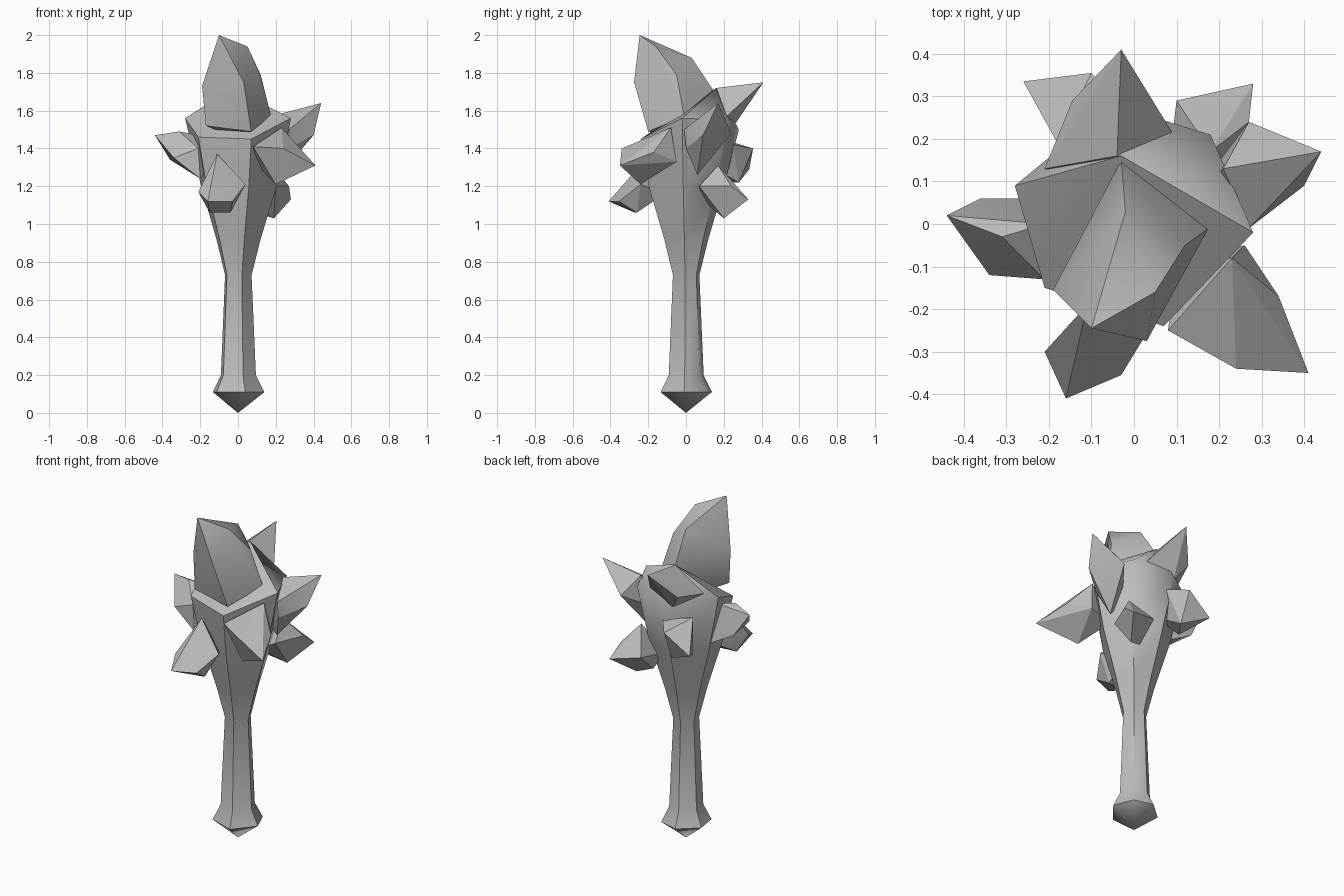
import bpy
import bmesh
from math import radians, cos, sin, atan2
from mathutils import Vector

if "Cube" in bpy.data.objects:
    bpy.data.objects.remove(bpy.data.objects["Cube"], do_unlink=True)

# One plain grey for the whole club
stone = bpy.data.materials.new("stone_grey")
stone.use_nodes = True
grey = (0.5, 0.5, 0.5, 1)
stone.diffuse_color = grey
stone.node_tree.nodes["Principled BSDF"].inputs["Base Color"].default_value = grey


def finish(name, mesh_data, smooth_angle):
    """Turn a bmesh into a shaded, coloured object."""
    bmesh.ops.recalc_face_normals(mesh_data, faces=mesh_data.faces)
    mesh = bpy.data.meshes.new(name)
    mesh_data.to_mesh(mesh)
    mesh_data.free()
    mesh.materials.append(stone)
    part = bpy.data.objects.new(name, mesh)
    bpy.context.collection.objects.link(part)
    bpy.ops.object.select_all(action="DESELECT")
    part.select_set(True)
    bpy.context.view_layer.objects.active = part
    bpy.ops.object.shade_smooth_by_angle(angle=radians(smooth_angle))
    return part


def loft(name, rings, start, end, smooth_angle):
    """Skin a stack of rings and close both ends with a point."""
    bm = bmesh.new()
    loops = [[bm.verts.new(point) for point in ring] for ring in rings]
    first, last = bm.verts.new(start), bm.verts.new(end)
    count = len(loops[0])
    for i in range(count):
        j = (i + 1) % count
        for low, high in zip(loops, loops[1:]):
            bm.faces.new((low[i], low[j], high[j], high[i]))
        bm.faces.new((first, loops[0][j], loops[0][i]))
        bm.faces.new((last, loops[-1][i], loops[-1][j]))
    return finish(name, bm, smooth_angle)


def crystal(name, *corners, root=None, smooth_angle=20):
    """Faceted spike: hull of its outer corners and a root buried in the head."""
    points = [Vector(corner) for corner in corners]
    if root is None:
        root = sum(points, Vector()) / len(points) * 0.4
        root.z = min(point.z for point in points) + 0.1
    bm = bmesh.new()
    for point in points + [Vector(root)]:
        bm.verts.new(point)
    result = bmesh.ops.convex_hull(bm, input=bm.verts)
    loose = set(result["geom_interior"]) | set(result["geom_unused"])
    bmesh.ops.delete(bm, geom=[v for v in loose if isinstance(v, bmesh.types.BMVert)],
                     context="VERTS")
    return finish(name, bm, smooth_angle)


# Six-sided shaft with a pommel, widening into the slanted head
rim = [Vector(p) for p in ((-.28, .09, 1.56), (-.21, -.15, 1.46), (.07, -.24, 1.45),
                           (.28, -.02, 1.56), (.18, .21, 1.55), (-.05, .28, 1.5))]
angles = [atan2(p.y, p.x) for p in rim]


def ring_at(height, radius):
    return [(radius * cos(a), radius * sin(a), height) for a in angles]


profile = ((.11, .14), (.2, .095), (.73, .072), (.92, .12), (1.2, .205))
body_rings = [ring_at(height, radius) for height, radius in profile] + [rim]
loft("club_body", body_rings, (0, 0, 0), (-.03, .16, 1.72), 50)

# Large crystal on top
crystal("top_crystal",
        (-.03, .15, 1.7), (.175, -.01, 1.57), (.07, -.2, 1.49), (-.17, -.17, 1.52),
        (-.19, -.155, 1.73), (.03, -.275, 1.75), (.12, -.05, 1.79),
        (-.1, -.245, 2), (.05, -.16, 1.94), (-.02, .03, 1.88),
        root=(0, 0, 1.45), smooth_angle=40)

# Crystals around the head, tip first
crystal("front_left_crystal",
        (.41, -.35, 1.31), (.24, -.34, 1.4), (.34, -.17, 1.38), (.23, -.08, 1.51),
        (.2, -.24, 1.21), (.08, -.25, 1.41), (.26, -.05, 1.33))
crystal("front_crystal",
        (-.16, -.41, 1.12), (-.21, -.3, 1.17), (-.03, -.355, 1.12), (-.11, -.19, 1.37),
        (.04, -.24, 1.21), (-.04, -.26, 1.06), (-.15, -.27, 1.06))
crystal("right_crystal",
        (-.44, .02, 1.47), (-.36, .06, 1.34), (-.34, -.12, 1.35), (-.31, -.03, 1.49),
        (-.2, -.13, 1.24), (-.2, .06, 1.25), (-.21, -.13, 1.4), (-.21, 0, 1.47))
crystal("left_crystal",
        (.44, .17, 1.64), (.4, .09, 1.47), (.27, -.01, 1.5), (.27, 0, 1.4),
        (.22, .06, 1.26), (.27, .24, 1.48), (.21, .13, 1.58))
crystal("back_upper_crystal",
        (-.03, .41, 1.75), (-.145, .29, 1.6), (-.21, .13, 1.58),
        (.09, .215, 1.57), (-.04, .16, 1.72), (-.08, .24, 1.5))
crystal("back_right_crystal",
        (-.26, .335, 1.29), (-.1, .355, 1.4), (-.18, .19, 1.45),
        (-.02, .25, 1.42), (-.1, .28, 1.22), (-.17, .18, 1.22))
crystal("back_left_crystal",
        (.28, .33, 1.13), (.27, .24, 1.2), (.18, .17, 1.31), (.2, .07, 1.2),
        (.19, .2, 1.03), (.1, .29, 1.17), (.1, .17, 1.06))
